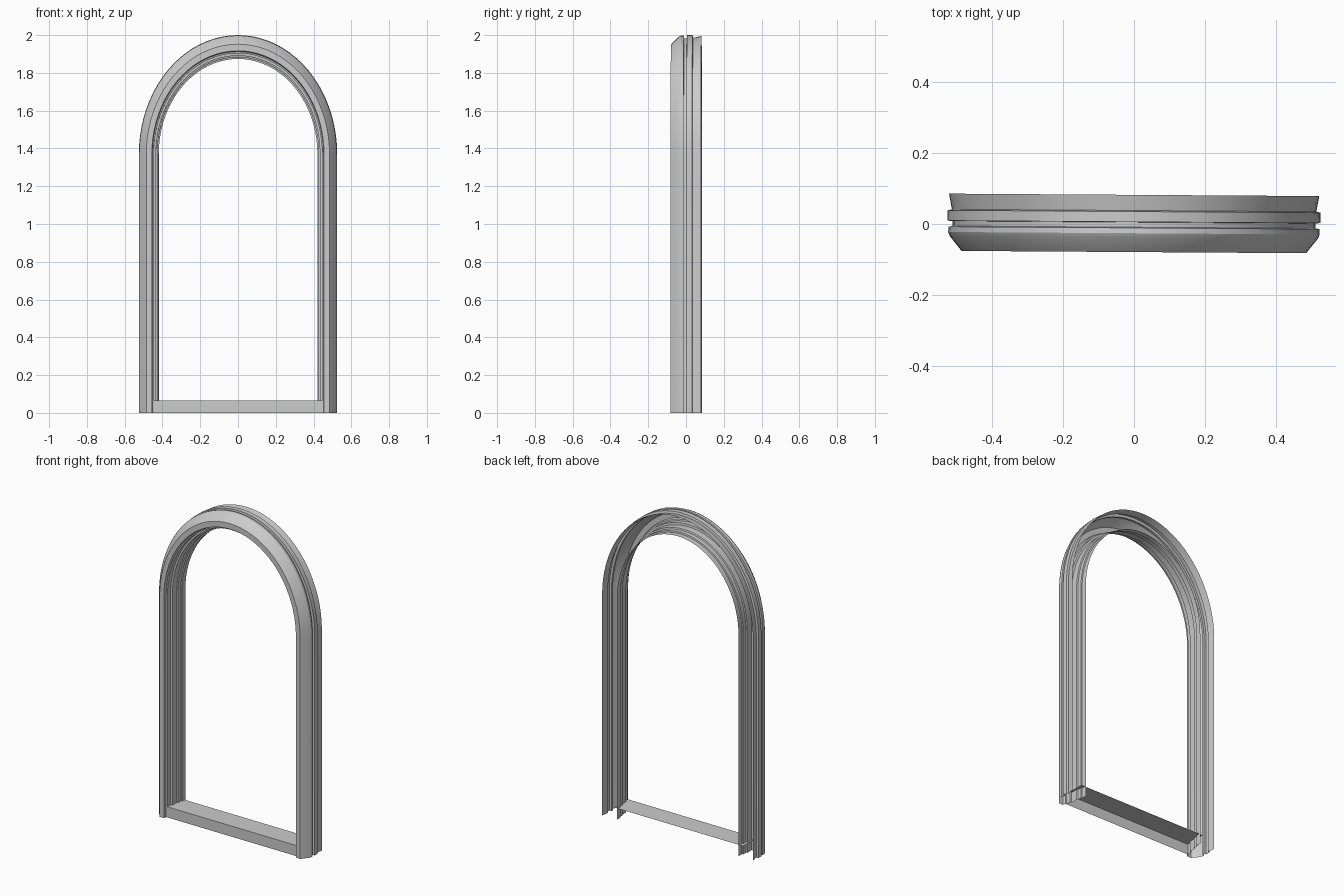
import bpy, math

if "Cube" in bpy.data.objects:
    bpy.data.objects.remove(bpy.data.objects["Cube"])

SPRING = 1.37      # height where the arch starts
RISE = 1.2         # arch height relative to its half width
SEGS = 40
TURN = math.radians(-0.38)


def make_object(name, verts, faces):
    mesh = bpy.data.meshes.new(name)
    mesh.from_pydata(verts, [], faces)
    mesh.update()
    obj = bpy.data.objects.new(name, mesh)
    bpy.context.collection.objects.link(obj)
    obj.rotation_euler.z = TURN
    return obj


def arch_path(r, y):
    pts = [(r, y, 0)]
    for i in range(SEGS + 1):
        a = math.pi * i / SEGS
        pts.append((r * math.cos(a), y, SPRING + RISE * r * math.sin(a)))
    return pts + [(-r, y, 0)]


# Arched frame: open-backed moulding profile (half width, depth) swept along jambs and arch
profile = [
    (0.521, 0.082), (0.513, 0.038), (0.525, 0.035), (0.525, 0.006),
    (0.511, 0.005), (0.511, -0.009), (0.522, -0.011), (0.523, -0.026),
    (0.518, -0.038), (0.485, -0.079), (0.456, -0.079), (0.452, -0.062),
    (0.445, -0.060), (0.445, -0.030), (0.434, -0.028), (0.434, 0.015),
    (0.427, 0.018), (0.427, 0.045), (0.420, 0.047), (0.420, 0.080),
]
verts, faces = [], []
for r, y in profile:
    verts += arch_path(r, y)
n = SEGS + 3
for j in range(len(profile) - 1):
    for i in range(n - 1):
        a = j * n + i
        faces.append((a, a + n, a + n + 1, a + 1))
frame = make_object("arched_frame", verts, faces)

# Sill: front and top boards only, open below and behind
w, front, back, h = 0.445, -0.061, 0.072, 0.066
sill = make_object(
    "sill",
    [(-w, front, 0), (w, front, 0), (w, front, h), (-w, front, h),
     (w, back, h), (-w, back, h)],
    [(0, 1, 2, 3), (3, 2, 4, 5)])

# Smooth along the arch, crisp moulding edges
bpy.ops.object.select_all(action='DESELECT')
frame.select_set(True)
bpy.context.view_layer.objects.active = frame
bpy.ops.object.shade_smooth_by_angle(angle=math.radians(25))
